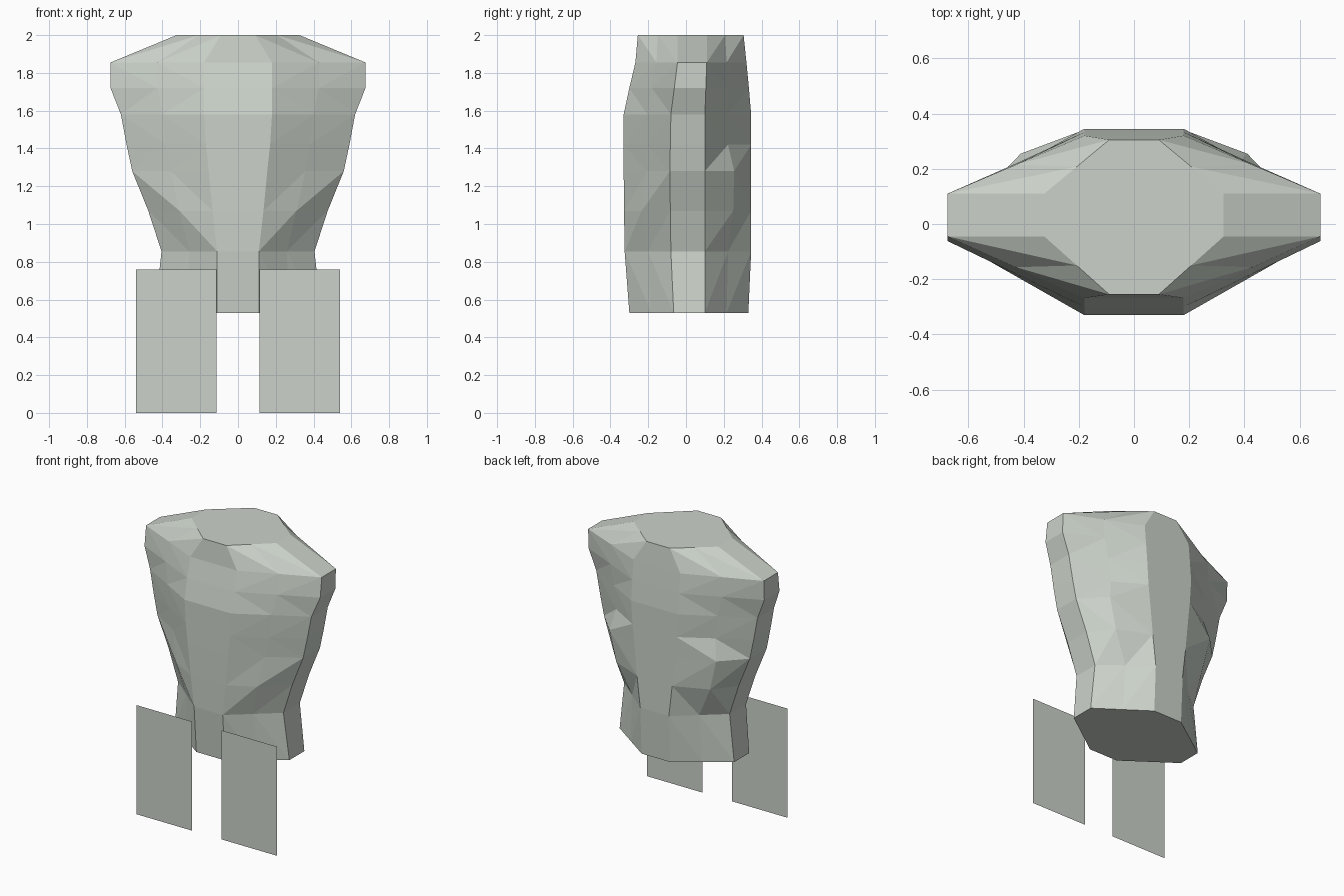
import bpy, bmesh

if "Cube" in bpy.data.objects:
    bpy.data.objects.remove(bpy.data.objects["Cube"])

mat = bpy.data.materials.new("pale_grey_green")
mat.diffuse_color = (0.60, 0.65, 0.59, 1)
mat.use_nodes = True
mat.node_tree.nodes["Principled BSDF"].inputs["Base Color"].default_value = mat.diffuse_color


def add_object(name, bm):
    mesh = bpy.data.meshes.new(name)
    bm.to_mesh(mesh)
    bm.free()
    mesh.materials.append(mat)
    obj = bpy.data.objects.new(name, mesh)
    bpy.context.collection.objects.link(obj)
    return obj


# Torso rings: height, strip half width, front y, back y,
# side half width, side front y, side back y
rings = [
    (0.53, 0.11, -0.30, 0.33, 0.44, -0.065, 0.10),
    (0.855, 0.11, -0.325, 0.345, 0.405, -0.08, 0.10),
    (1.07, 0.135, -0.328, 0.345, 0.475, -0.083, 0.10),
    (1.28, 0.155, -0.33, 0.345, 0.56, -0.085, 0.10),
    (1.42, 0.17, -0.33, 0.345, 0.59, -0.083, 0.10),
    (1.58, 0.18, -0.33, 0.345, 0.62, -0.08, 0.10),
    (1.72, 0.18, -0.30, 0.333, 0.675, -0.062, 0.105),
    (1.855, 0.18, -0.268, 0.32, 0.675, -0.045, 0.11),
    (2.0, 0.09, -0.255, 0.305, 0.325, -0.045, 0.11),
]
# Bulging points on the diagonal faces, by height
front_bulge = {1.07: (0.31, -0.235)}
back_bulge = {1.07: (0.36, 0.25), 1.28: (0.41, 0.255)}

bm = bmesh.new()
loops = []
for z, a, yf, yb, w, sf, sb in rings:
    fm = front_bulge.get(z, ((a + w) / 2, (yf + sf) / 2))
    bk = back_bulge.get(z, ((a + w) / 2, (yb + sb) / 2))
    half = [(a, yf), fm, (w, sf), (w, sb), bk, (a, yb)]
    outline = half + [(-x, y) for x, y in reversed(half)]
    loops.append([bm.verts.new((x, y, z)) for x, y in outline])

# Skin between rings, with the diagonals mirrored left to right
for k, (lo, hi) in enumerate(zip(loops, loops[1:])):
    for i in range(12):
        j = (i + 1) % 12
        if i in (2, 5, 8, 11):  # flat strips on front, back and sides
            bm.faces.new((lo[i], lo[j], hi[j], hi[i]))
            continue
        # the split runs from the strip at the bottom to the side at the top
        if i in (0, 1, 9, 10) and k in (1, 2, 4, 6) or i in (3, 4, 6, 7) and k in (2, 4, 6):
            rising = i in (0, 1, 6, 7)
        else:
            rising = i not in (0, 1, 6, 7)
        if rising:
            bm.faces.new((lo[i], lo[j], hi[j]))
            bm.faces.new((lo[i], hi[j], hi[i]))
        else:
            bm.faces.new((lo[i], lo[j], hi[i]))
            bm.faces.new((lo[j], hi[j], hi[i]))
bm.faces.new(loops[-1])
bm.faces.new(loops[0][::-1])

# Chamfered notch at the top of the front and back strips
for v in loops[-1]:
    v.co.z = 2.0
bmesh.ops.recalc_face_normals(bm, faces=bm.faces)
add_object("torso", bm)

# Flat leg panels standing in front of the torso
for side, name in ((-1, "left_leg_panel"), (1, "right_leg_panel")):
    bm = bmesh.new()
    x0, x1 = sorted((side * 0.113, side * 0.54))
    corners = [(x0, 0), (x1, 0), (x1, 0.758), (x0, 0.758)]
    bm.faces.new([bm.verts.new((x, -0.345, z)) for x, z in corners])
    add_object(name, bm)
